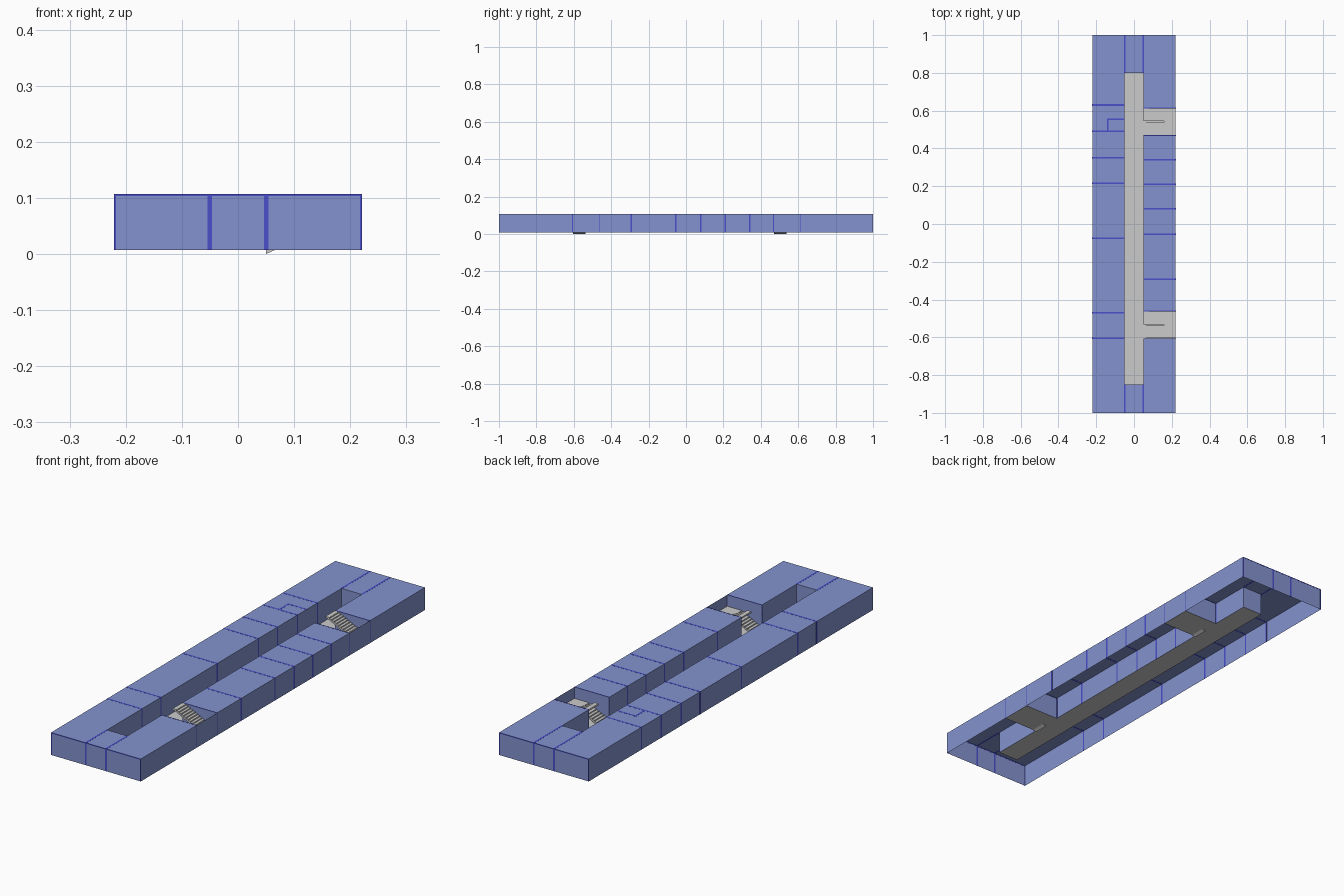
import bpy, bmesh
from mathutils import Vector

if "Cube" in bpy.data.objects:
    bpy.data.objects.remove(bpy.data.objects["Cube"])

Z0, Z1 = 0.007, 0.107          # floor and roof levels
X, C = 0.221, 0.05             # half width of block and of corridor
CY0, CY1 = -0.85, 0.80         # corridor ends
BAYS = [(-0.605, -0.463), (0.47, 0.612)]
LEFT = [0.63, 0.49, 0.35, 0.215, -0.075, -0.47, -0.605]
RIGHT = [0.612, 0.47, 0.34, 0.21, 0.08, -0.055, -0.293, -0.463, -0.605]


def material(name, color):
    m = bpy.data.materials.new(name)
    m.diffuse_color = (*color, 1)
    m.use_nodes = True
    m.node_tree.nodes["Principled BSDF"].inputs["Base Color"].default_value = m.diffuse_color
    return m


BLUE = material("room_blue", (0.23, 0.29, 0.62))
LINE = material("line_blue", (0.07, 0.08, 0.6))


def finish(bm, name, mat=None):
    bmesh.ops.remove_doubles(bm, verts=bm.verts, dist=1e-6)
    me = bpy.data.meshes.new(name)
    bm.to_mesh(me)
    bm.free()
    ob = bpy.data.objects.new(name, me)
    bpy.context.collection.objects.link(ob)
    if mat:
        me.materials.append(mat)
    return ob


def face(bm, pts):
    return bm.faces.new([bm.verts.new(p) for p in pts])


def rect(bm, x0, x1, y0, y1, z):
    face(bm, [(x0, y0, z), (x1, y0, z), (x1, y1, z), (x0, y1, z)])


def walls(bm, path):
    for (ax, ay), (bx, by) in zip(path, path[1:]):
        face(bm, [(ax, ay, Z0), (bx, by, Z0), (bx, by, Z1), (ax, ay, Z1)])


def box(bm, x0, x1, y0, y1, z0, z1):
    verts = bmesh.ops.create_cube(bm, size=1)["verts"]
    lo, hi = Vector((x0, y0, z0)), Vector((x1, y1, z1))
    for v in verts:
        v.co = [(lo[i] + hi[i]) / 2 + v.co[i] * (hi[i] - lo[i]) for i in range(3)]


# Room roofs, leaving the corridor and stair bays open
bm = bmesh.new()
rect(bm, -X, -C, -1, 1, Z1)
rect(bm, -C, C, -1, CY0, Z1)
rect(bm, -C, C, CY1, 1, Z1)
for a, b in ((-1, BAYS[0][0]), (BAYS[0][1], BAYS[1][0]), (BAYS[1][1], 1)):
    rect(bm, C, X, a, b, Z1)
finish(bm, "room_roofs", BLUE)

# Outer walls and corridor walls, open underneath
bm = bmesh.new()
walls(bm, [(-X, -1), (X, -1), (X, 1), (-X, 1), (-X, -1)])
finish(bm, "outer_walls", BLUE)
bm = bmesh.new()
walls(bm, [(X, BAYS[0][0]), (C, BAYS[0][0]), (C, CY0), (-C, CY0), (-C, CY1),
           (C, CY1), (C, BAYS[1][1]), (X, BAYS[1][1])])
walls(bm, [(X, BAYS[0][1]), (C, BAYS[0][1]), (C, BAYS[1][0]), (X, BAYS[1][0])])
finish(bm, "corridor_walls", BLUE)

# Partition lines on roofs and walls
bm = bmesh.new()
W, T = 0.004, 0.0004
for ys, s in ((LEFT, -1), (RIGHT, 1)):
    xa, xb = sorted((s * C, s * X))
    for y in ys:
        edge = s > 0 and any(abs(y - e) < 1e-6 for b in BAYS for e in b)
        lo, hi = y - W, y + W
        if edge:                       # keep the line off the open bay
            lo, hi = (y, y + W) if y in (BAYS[0][1], BAYS[1][1]) else (y - W, y)
        box(bm, xa, xb, lo, hi, Z1 - T, Z1 + T)
        for wx in (s * X, s * C):
            box(bm, wx - T, wx + T, lo, hi, Z0, Z1)
    for y0, y1, ye in ((-1, CY0, -1), (CY1, 1, 1)):
        box(bm, s * C - W, s * C + W, y0, y1, Z1 - T, Z1 + T)
        box(bm, s * C - W, s * C + W, ye - T, ye + T, Z0, Z1)
# small closet outline
box(bm, -0.14 - W, -0.14 + W, 0.49, 0.559, Z1 - T, Z1 + T)
box(bm, -0.14, -C, 0.555 - W, 0.555 + W, Z1 - T, Z1 + T)
# borders of the end walls
for ye in (-1, 1):
    box(bm, -X, X, ye - T, ye + T, Z1 - W, Z1)
    for s in (-1, 1):
        xa, xb = sorted((s * X, s * (X - W)))
        box(bm, xa, xb, ye - T, ye + T, Z0, Z1)
finish(bm, "partition_lines", LINE)

# Corridor and bay floor
bm = bmesh.new()
rect(bm, -C, C, CY0, CY1, Z0)
for a, b in BAYS:
    rect(bm, C, X, a, b, Z0)
finish(bm, "corridor_floor")


def flight(name, x0, x1, y0, y1, z0, z1, n=9, drop=0.007):
    """Stepped profile with a sloping underside, extruded along y."""
    dx, dz = (x1 - x0) / n, (z1 - z0) / n
    prof = [(x0, z0 - drop), (x0, z0)]
    for i in range(n):
        prof += [(x0 + i * dx, z0 + (i + 1) * dz), (x0 + (i + 1) * dx, z0 + (i + 1) * dz)]
    prof.append((x1, z1 - drop))
    bm = bmesh.new()
    f = face(bm, [(x, y0, z) for x, z in prof])
    ext = bmesh.ops.extrude_face_region(bm, geom=[f])["geom"]
    bmesh.ops.translate(bm, vec=(0, y1 - y0, 0),
                        verts=[v for v in ext if isinstance(v, bmesh.types.BMVert)])
    bmesh.ops.recalc_face_normals(bm, faces=bm.faces)
    finish(bm, name)


# Half-turn stairs in each bay
MID = 0.057
for k, (a, b) in enumerate(BAYS):
    tag, m = ("front", "back")[k], (a + b) / 2
    flight(tag + "_lower_flight", C, 0.16, a + 0.001, m - 0.003, Z0, MID)
    flight(tag + "_upper_flight", 0.16, C + 0.008, m + 0.003, b - 0.001, MID, Z1)
    bm = bmesh.new()
    box(bm, 0.16, X - 0.001, a + 0.001, b - 0.001, MID - 0.007, MID)
    box(bm, C, C + 0.008, m + 0.003, b - 0.001, Z1 - 0.007, Z1)
    finish(bm, tag + "_stair_landings")
